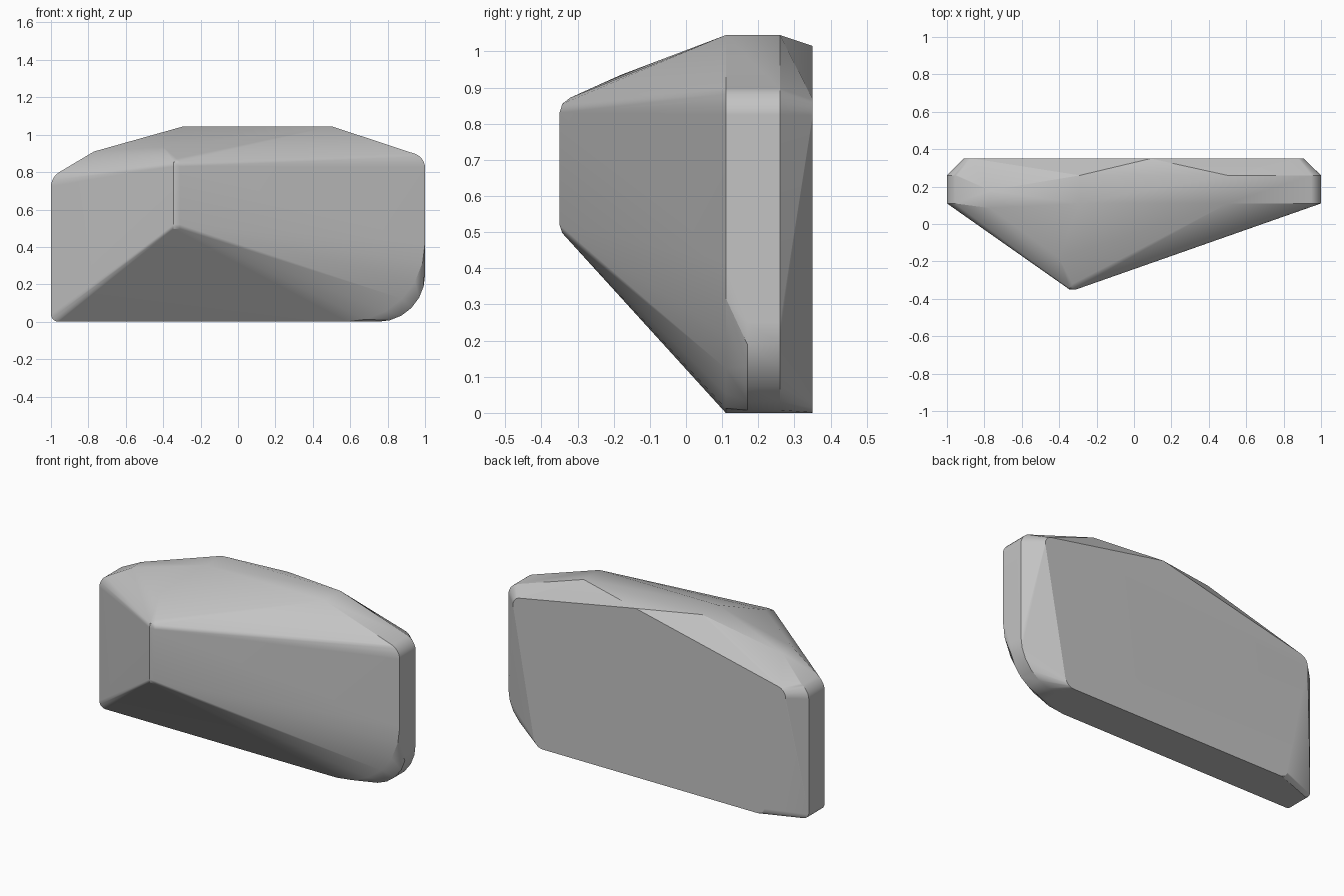
import bpy, bmesh
from math import radians
from mathutils import Vector

cube = bpy.data.objects.get("Cube")
if cube:
    bpy.data.objects.remove(cube, do_unlink=True)


def outline(corners, y, steps=6):
    """Closed x-z outline at depth y; each corner is (x, z, rounding)."""
    pts = []
    for i, (x, z, r) in enumerate(corners):
        c = Vector((x, z))
        if r == 0:
            pts.append((x, y, z))
            continue
        a = Vector(corners[i - 1][:2])
        b = Vector(corners[(i + 1) % len(corners)][:2])
        p, q = c + (a - c).normalized() * r, c + (b - c).normalized() * r
        # conic blend close to a circular arc
        for k in range(steps + 1):
            t = k / steps
            w0, w1, w2 = (1 - t) ** 2, 1.414 * t * (1 - t), t * t
            v = (p * w0 + c * w1 + q * w2) / (w0 + w1 + w2)
            pts.append((v.x, y, v.y))
    return pts


def body_profile(y, lower_round):
    return outline([(-1, 0, .04), (1, 0, lower_round), (1, .88, .055),
                    (.5, 1.045, 0), (-.29, 1.045, 0), (-1, .785, .06)], y)


# Rim of the block, with a larger lower corner at its front edge
points = body_profile(.11, .42) + body_profile(.17, .25) + body_profile(.26, .25)

# Chamfered back plane
points += outline([(-.76, 0, .04), (.76, 0, .05), (.915, .86, .05),
                   (.09, 1.015, 0), (-.92, .785, .06)], .35)

# Cut upper shoulder
points += [(-.77, .085, .91), (-.77, .18, .91)]

# Softened front ridge
for x in (-.345, -.31):
    points += [(x, -.35, .52), (x, -.35, .83), (x, -.342, .497), (x, -.342, .855)]
for x in (-.36, -.295):
    points += [(x, -.335, .52), (x, -.335, .83)]
points += [(-.328, -.32, .872), (-.40, -.18, .935)]

# Wrap the sections in one faceted skin
bm = bmesh.new()
for p in points:
    bm.verts.new(p)
bmesh.ops.remove_doubles(bm, verts=bm.verts, dist=.0005)
hull = bmesh.ops.convex_hull(bm, input=bm.verts)
loose = set(hull["geom_interior"]) | set(hull["geom_unused"])
bmesh.ops.delete(bm, geom=[v for v in loose if isinstance(v, bmesh.types.BMVert)],
                 context='VERTS')
bmesh.ops.dissolve_limit(bm, angle_limit=radians(.7), verts=bm.verts, edges=bm.edges)
bmesh.ops.recalc_face_normals(bm, faces=bm.faces)
mesh = bpy.data.meshes.new("faceted_block")
bm.to_mesh(mesh)
bm.free()
block = bpy.data.objects.new("faceted_block", mesh)
bpy.context.collection.objects.link(block)

# Plain grey surface
grey = bpy.data.materials.new("light_grey")
grey.use_nodes = True
colour = (.55, .55, .55, 1)
grey.diffuse_color = colour
grey.node_tree.nodes["Principled BSDF"].inputs["Base Color"].default_value = colour
mesh.materials.append(grey)

# Soft rounds, crisp facets
bpy.ops.object.select_all(action='DESELECT')
block.select_set(True)
bpy.context.view_layer.objects.active = block
bpy.ops.object.shade_smooth_by_angle(angle=radians(22))
weighted = block.modifiers.new("even_facets", 'WEIGHTED_NORMAL')
weighted.keep_sharp = True
